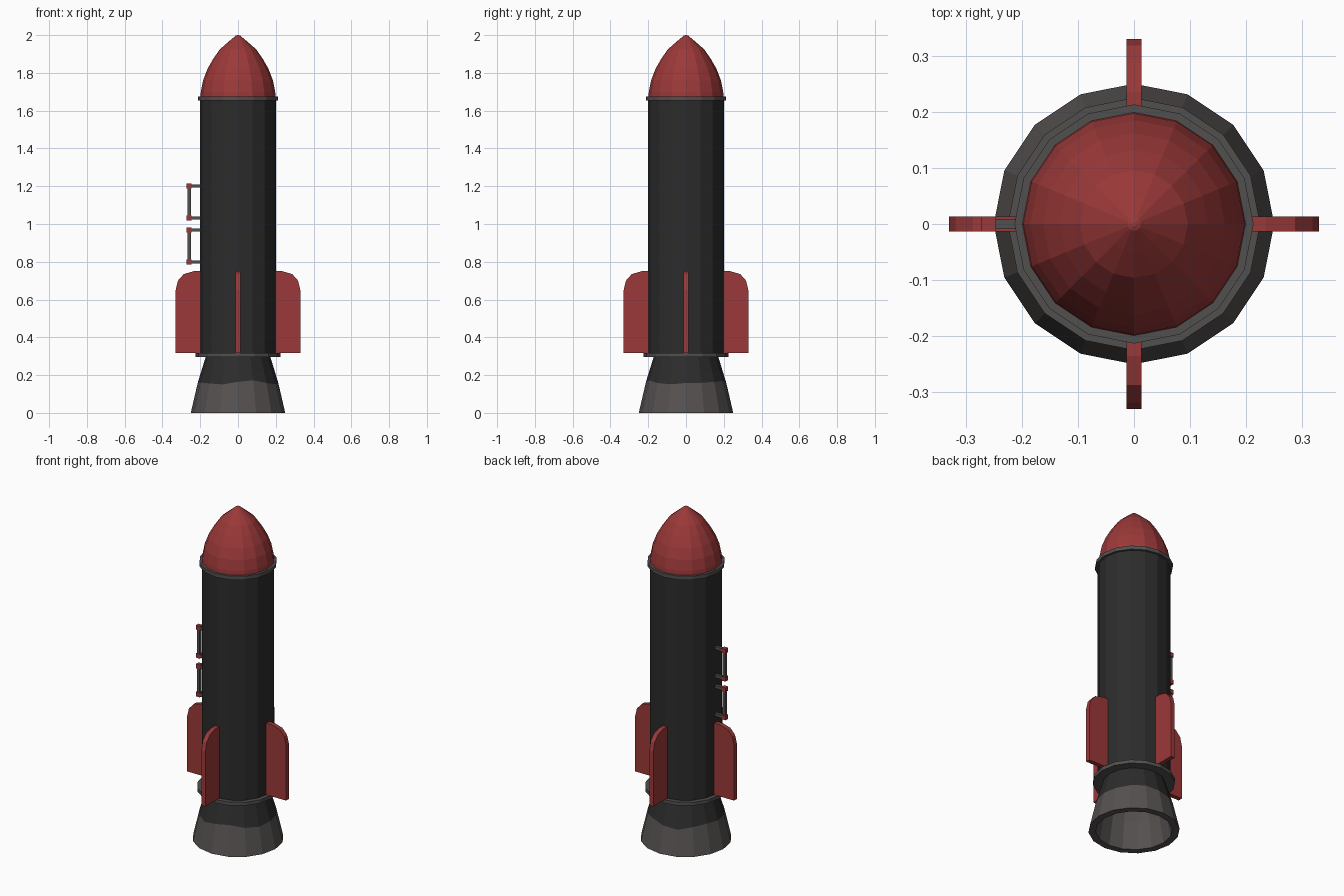
import bpy, bmesh, math
from mathutils import Matrix

if "Cube" in bpy.data.objects:
    bpy.data.objects.remove(bpy.data.objects["Cube"])

N = 16  # sides of every turned part


def material(name, rgb):
    m = bpy.data.materials.new(name)
    m.diffuse_color = (*rgb, 1)
    m.use_nodes = True
    m.node_tree.nodes["Principled BSDF"].inputs["Base Color"].default_value = m.diffuse_color
    return m


RED = material("red paint", (0.33, 0.04, 0.04))
BLACK = material("black paint", (0.025, 0.025, 0.025))
GREY = material("ring grey", (0.082, 0.08, 0.078))
METAL = material("nozzle metal", (0.09, 0.082, 0.079))


def finish(name, bm, *mats):
    bmesh.ops.recalc_face_normals(bm, faces=bm.faces[:])
    mesh = bpy.data.meshes.new(name)
    bm.to_mesh(mesh)
    bm.free()
    for m in mats:
        mesh.materials.append(m)
    ob = bpy.data.objects.new(name, mesh)
    bpy.context.collection.objects.link(ob)
    return ob


def lathe(name, profile, mats, bands=None, wave=None):
    """Spin (radius, z) points; wave(level, angle) shifts a level along its wall."""
    bm = bmesh.new()
    rings = []
    for level, (r, z) in enumerate(profile):
        ring = []
        for i in range(N):
            a = 2 * math.pi * i / N
            dz = wave(level, a) if wave else 0
            rr = r - 0.25 * dz
            ring.append(bm.verts.new((rr * math.cos(a), rr * math.sin(a), z + dz)))
        rings.append(ring)
    for k in range(len(rings) - 1):
        for i in range(N):
            j = (i + 1) % N
            f = bm.faces.new((rings[k][i], rings[k][j], rings[k + 1][j], rings[k + 1][i]))
            f.material_index = bands[k] if bands else 0
    for ring, k in ((rings[0], 0), (rings[-1], -1)):
        f = bm.faces.new(ring)
        f.material_index = bands[k] if bands else 0
    return finish(name, bm, *mats)


# Body tube, collars and nose
lathe("body", [(0.20, 0.30), (0.20, 1.66)], [BLACK])
lathe("lower_collar", [(0.225, 0.297), (0.225, 0.318)], [GREY])
lathe("upper_collar", [(0.213, 1.653), (0.213, 1.675)], [GREY])
lathe("nose", [(0.20, 1.66), (0.197, 1.70), (0.185, 1.76), (0.162, 1.82),
               (0.132, 1.873), (0.096, 1.925), (0.05, 1.965), (0.012, 1.997),
               (0.004, 2.0)], [RED])


# Hollow engine nozzle with an uneven scorched paint line
def paint_wave(level, a):
    return 0.008 * math.sin(3 * a - 1.0) + 0.005 * math.cos(5 * a) if level == 1 else 0


lathe("nozzle", [(0.17, 0.30), (0.213, 0.16), (0.25, 0.0), (0.21, 0.0),
                 (0.18, 0.16), (0.14, 0.285)],
      [BLACK, METAL], bands=[0, 1, 1, 1, 1], wave=paint_wave)

# Four fins with rounded outer shoulders
FIN = [(0.19, 0.318), (0.33, 0.318), (0.33, 0.65), (0.318, 0.70),
       (0.287, 0.735), (0.235, 0.75), (0.19, 0.75)]
for n, side in enumerate(("right", "back", "left", "front")):
    bm = bmesh.new()
    face = bm.faces.new([bm.verts.new((x, -0.0135, z)) for x, z in FIN])
    out = bmesh.ops.extrude_face_region(bm, geom=[face])
    bmesh.ops.translate(bm, vec=(0, 0.027, 0),
                        verts=[v for v in out["geom"] if isinstance(v, bmesh.types.BMVert)])
    bm.transform(Matrix.Rotation(n * math.pi / 2, 4, "Z"))
    finish(side + "_fin", bm, RED)


def add_box(bm, center, size, mat=0):
    made = bmesh.ops.create_cube(
        bm, size=1, matrix=Matrix.Translation(center) @ Matrix.Diagonal((*size, 1)))
    for f in {f for v in made["verts"] for f in v.link_faces}:
        f.material_index = mat


# Two grab handles on the left side: grey bars with red corner blocks
for name, low, high in (("lower_handle", 0.799, 0.968), ("upper_handle", 1.032, 1.201)):
    bm = bmesh.new()
    add_box(bm, (-0.258, 0, (low + high) / 2), (0.018, 0.018, high - low))
    for z in (low, high):
        add_box(bm, (-0.223, 0, z), (0.066, 0.018, 0.018))
        add_box(bm, (-0.259, 0, z), (0.026, 0.026, 0.026), 1)
    finish(name, bm, GREY, RED)
